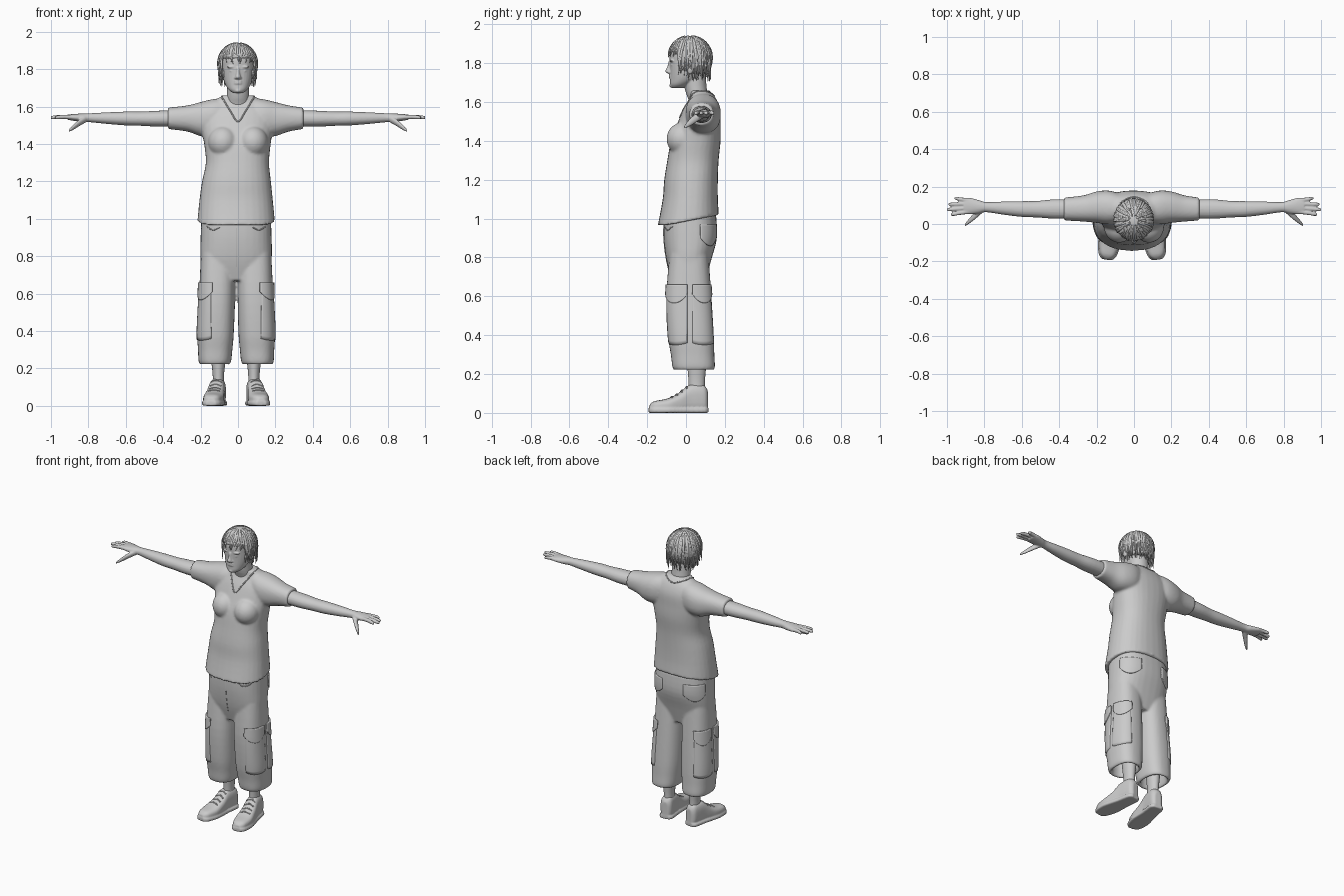
import bpy, bmesh, math, random
from mathutils import Vector, Matrix

random.seed(4)
cube = bpy.data.objects.get("Cube")
if cube:
    bpy.data.objects.remove(cube, do_unlink=True)

grey = bpy.data.materials.new("plain grey")
grey.use_nodes = True
grey.diffuse_color = (0.6, 0.6, 0.6, 1)
grey.node_tree.nodes["Principled BSDF"].inputs["Base Color"].default_value = (0.6, 0.6, 0.6, 1)
AXES = {"x": (0, 1, 2), "y": (1, 0, 2), "z": (2, 0, 1)}


def resample(pts, n=4):
    """Smooth curve through a list of tuples."""
    out = []
    for i in range(len(pts) - 1):
        a, b, c, d = (pts[min(max(k, 0), len(pts) - 1)] for k in range(i - 1, i + 3))
        for j in range(n):
            t = j / n
            out.append([0.5 * (2 * q + (r - p) * t + (2 * p - 5 * q + 4 * r - s) * t * t
                               + (3 * q - p - 3 * r + s) * t ** 3) for p, q, r, s in zip(a, b, c, d)])
    return out + [list(pts[-1])]


def loft(bm, axis, rings, power=2.3, sides=32):
    """Rings are (position, centre a, centre b, radius a, radius b)."""
    main, ia, ib = AXES[axis]
    loops = []
    for pos, a, b, ra, rb in resample(rings):
        loop = []
        for k in range(sides):
            t = 2 * math.pi * k / sides
            c, s = math.cos(t), math.sin(t)
            co = [0, 0, 0]
            co[main] = pos
            co[ia] = a + ra * math.copysign(abs(c) ** (2 / power), c)
            co[ib] = b + rb * math.copysign(abs(s) ** (2 / power), s)
            loop.append(bm.verts.new(co))
        loops.append(loop)
    faces = [bm.faces.new((p[k], p[(k + 1) % sides], q[(k + 1) % sides], q[k]))
             for p, q in zip(loops, loops[1:]) for k in range(sides)]
    faces += [bm.faces.new(loops[0]), bm.faces.new(loops[-1])]
    bmesh.ops.recalc_face_normals(bm, faces=faces)
    return [v for loop in loops for v in loop]


def ball(bm, centre, radii):
    m = Matrix.Translation(centre) @ Matrix.Diagonal((*radii, 1))
    return bmesh.ops.create_uvsphere(bm, u_segments=32, v_segments=20, radius=1, matrix=m)["verts"]


def bake(obj):
    """Turn modifiers or curves into a plain smooth mesh."""
    bpy.context.view_layer.update()
    dg = bpy.context.evaluated_depsgraph_get()
    mesh = bpy.data.meshes.new_from_object(obj.evaluated_get(dg))
    name = obj.name
    bpy.data.objects.remove(obj, do_unlink=True)
    new = bpy.data.objects.new(name, mesh)
    bpy.context.collection.objects.link(new)
    mesh.materials.clear()
    mesh.materials.append(grey)
    mesh.polygons.foreach_set("use_smooth", [True] * len(mesh.polygons))
    bpy.context.view_layer.update()
    return new


def finish(name, bm, voxel=0, thick=0):
    mesh = bpy.data.meshes.new(name)
    bm.to_mesh(mesh)
    bm.free()
    obj = bpy.data.objects.new(name, mesh)
    bpy.context.collection.objects.link(obj)
    if voxel:
        mod = obj.modifiers.new("blend", "REMESH")
        mod.mode, mod.voxel_size = "VOXEL", voxel
        mod = obj.modifiers.new("soften", "SMOOTH")
        mod.factor, mod.iterations = 0.5, 4
    if thick:
        mod = obj.modifiers.new("thickness", "SOLIDIFY")
        mod.thickness, mod.offset = thick, 0
    return bake(obj)


def strand(name, lines, radius, taper=False):
    curve = bpy.data.curves.new(name, "CURVE")
    curve.dimensions, curve.bevel_depth, curve.bevel_resolution = "3D", radius, 1
    curve.use_fill_caps = True
    for line in lines:
        sp = curve.splines.new("POLY")
        sp.points.add(len(line) - 1)
        for i, co in enumerate(line):
            sp.points[i].co = (*co, 1)
            sp.points[i].radius = 1 - 0.9 * (i / (len(line) - 1)) ** 2 if taper else 1
    obj = bpy.data.objects.new(name, curve)
    bpy.context.collection.objects.link(obj)
    return bake(obj)


def seam(name, target, lines, radius=0.004):
    """Cord lying on the surface of another part."""
    strand(name, [[target.closest_point_on_mesh(Vector(p))[1] for p in resample(l, 8)]
                  for l in lines], radius)


def patch(name, target, centre, side, a0, a1, top, bottom, drop, lift):
    """Cloth panel wrapped on the trousers, with a rounded lower edge."""
    bm = bmesh.new()
    n = 14
    grid = []
    for i in range(n + 1):
        u = i / n
        a = math.radians(a0 + (a1 - a0) * u)
        out = Vector((side * math.cos(a), math.sin(a), 0))
        low = bottom - drop * (1 - (2 * u - 1) ** 2)
        row = []
        for j in range(n + 1):
            start = Vector((*centre, top + (low - top) * j / n)) + out * 0.4
            hit, loc, _, _ = target.ray_cast(start, -out)
            row.append(bm.verts.new((loc if hit else start - out * 0.3) + out * lift))
        grid.append(row)
    for p, q in zip(grid, grid[1:]):
        for j in range(n):
            bm.faces.new((p[j], p[j + 1], q[j + 1], q[j]))
    bmesh.ops.recalc_face_normals(bm, faces=bm.faces)
    finish(name, bm, thick=0.01)


# Shirt: torso, chest and short sleeves blended, hem rising towards the back
bm = bmesh.new()
loft(bm, "z", [(0.965, -0.01, 0.012, 0.207, 0.157), (1.1, -0.01, 0.022, 0.196, 0.142),
               (1.2, -0.008, 0.026, 0.184, 0.138), (1.3, -0.003, 0.036, 0.169, 0.132),
               (1.4, -0.003, 0.05, 0.178, 0.128), (1.48, -0.005, 0.065, 0.19, 0.113),
               (1.56, 0, 0.08, 0.185, 0.095), (1.62, 0, 0.085, 0.14, 0.068),
               (1.66, 0, 0.07, 0.08, 0.05)])
for v in bm.verts:
    if v.co.z < 1.1:
        v.co.z += max(0, v.co.y + 0.1) * 0.2 * (1.1 - v.co.z) / 0.135
for s in (-1, 1):
    ball(bm, (s * 0.08, -0.015, 1.41), (0.08, 0.085, 0.085))
    end = 0.375 if s < 0 else 0.35
    loft(bm, "x", [(s * 0.05, 0.085, 1.55, 0.07, 0.095), (s * 0.13, 0.088, 1.54, 0.09, 0.1),
                   (s * 0.2, 0.09, 1.533, 0.084, 0.091), (s * 0.27, 0.083, 1.536, 0.07, 0.07),
                   (s * end, 0.08, 1.537, 0.061, 0.057)])
shirt = finish("shirt", bm, 0.008)
collar = [(-0.085, 0.03, 1.645), (-0.045, -0.02, 1.59), (0, -0.06, 1.53),
          (0.045, -0.02, 1.59), (0.085, 0.03, 1.645)]
seam("collar", shirt, [collar, [(-0.085, 0.03, 1.645), (-0.07, 0.11, 1.65), (0, 0.15, 1.635),
                                (0.07, 0.11, 1.65), (0.085, 0.03, 1.645)]])

# Trousers: hips and two wide cropped legs with hollow hems
bm = bmesh.new()
loft(bm, "z", [(1.02, -0.01, 0.02, 0.185, 0.135), (0.9, -0.01, 0.022, 0.19, 0.137),
               (0.78, -0.01, 0.014, 0.19, 0.114), (0.67, -0.01, 0.015, 0.17, 0.085)], 2.5)
for s in (-1, 1):
    loft(bm, "z", [(z, s * x - 0.01, y, rx, ry) for z, x, y, rx, ry in (
        (0.82, 0.098, 0.015, 0.09, 0.1), (0.6, 0.103, 0.015, 0.095, 0.116),
        (0.4, 0.11, 0.025, 0.098, 0.118), (0.3, 0.112, 0.034, 0.092, 0.112),
        (0.23, 0.114, 0.04, 0.085, 0.108), (0.23, 0.114, 0.04, 0.065, 0.088),
        (0.33, 0.112, 0.035, 0.06, 0.085))], 2.5)
trousers = finish("trousers", bm, 0.008)
for s, side in ((-1, "right"), (1, "left")):
    leg = (s * 0.105 - 0.01, 0.02)
    for where, a0, a1 in (("front", -80, -8), ("rear", 8, 75)):
        patch(f"{side}_{where}_pocket", trousers, leg, s, a0 * 0.95, a1 * 0.95, 0.62, 0.36, 0.01, -0.001)
        patch(f"{side}_{where}_flap", trousers, leg, s, a0, a1, 0.66, 0.61, 0.045, 0.004)
    patch(f"{side}_back_pocket", trousers, (s * 0.09 - 0.01, 0.02), s, 30, 95, 0.97, 0.9, 0.04, 0.001)
seam("fly_seam", trousers, [[(-0.01, -0.12, 0.95), (-0.01, -0.11, 0.85), (-0.01, -0.1, 0.74)]], 0.002)
seam("waist_pocket_seam", trousers, [[(s * 0.17 - 0.01, -0.08, 0.96), (s * 0.13 - 0.01, -0.11, 0.94),
                                      (s * 0.09 - 0.01, -0.12, 0.955)] for s in (-1, 1)], 0.003)

# Arms with palm, four fingers and a lowered thumb
for s, side in ((-1, "right"), (1, "left")):
    bm = bmesh.new()

    def tube(rings):
        loft(bm, "x", [(s * r[0], *r[1:]) for r in rings], 2.1, 20)

    tube([(0.28, 0.08, 1.537, 0.05, 0.045), (0.42, 0.08, 1.535, 0.052, 0.043),
          (0.52, 0.079, 1.535, 0.044, 0.038), (0.6, 0.08, 1.536, 0.042, 0.037),
          (0.7, 0.085, 1.538, 0.035, 0.031), (0.79, 0.09, 1.54, 0.027, 0.024),
          (0.83, 0.092, 1.54, 0.036, 0.023), (0.88, 0.096, 1.542, 0.045, 0.018),
          (0.91, 0.097, 1.543, 0.042, 0.014)])
    for y0, y1, tip in ((0.066, 0.052, 0.98), (0.087, 0.077, 1.002), (0.108, 0.105, 0.992), (0.127, 0.137, 0.96)):
        tube([(0.87, y0, 1.543, 0.011, 0.012), (0.93, (y0 + y1) / 2, 1.545, 0.0105, 0.0115),
              (tip - 0.012, y1, 1.542, 0.0095, 0.01), (tip, y1, 1.541, 0.005, 0.005)])
    tube([(0.81, 0.08, 1.535, 0.02, 0.018), (0.85, 0.045, 1.512, 0.02, 0.018),
          (0.885, 0.012, 1.485, 0.013, 0.013), (0.905, -0.006, 1.47, 0.007, 0.007)])
    finish(f"{side}_arm", bm, 0.0045)

# Ankles and laced shoes, toes turned slightly outwards
for s, side in ((-1, "right"), (1, "left")):
    x = s * 0.095 - 0.01
    bm = bmesh.new()
    loft(bm, "z", [(0.08, x, 0.055, 0.032, 0.042), (0.16, x, 0.055, 0.03, 0.042),
                   (0.26, x, 0.055, 0.04, 0.05), (0.35, x, 0.05, 0.045, 0.055)], 2)
    finish(f"{side}_ankle", bm)
    turn = Matrix.Translation((x + s * 0.004, 0.05, 0)) @ Matrix.Rotation(s * 0.15, 4, "Z")
    profile = ((-0.24, 0.02, 0.042), (-0.215, 0.042, 0.06), (-0.15, 0.055, 0.073), (-0.09, 0.05, 0.1),
               (-0.04, 0.044, 0.14), (0.01, 0.042, 0.148), (0.045, 0.038, 0.14), (0.062, 0.022, 0.115))
    bm = bmesh.new()
    loft(bm, "y", [(y, 0, h / 2, w, h / 2) for y, w, h in profile], 2.8)
    loft(bm, "y", [(y * 1.015, 0, 0.013, w + 0.006, 0.013) for y, w, h in profile], 5)
    bm.transform(turn)
    shoe = finish(f"{side}_shoe", bm, 0.005)
    rows = [(-0.125, 0.085), (-0.1, 0.1), (-0.075, 0.117), (-0.05, 0.137)]
    seam(f"{side}_laces", shoe, [[turn @ Vector((k * 0.03, y, z + dz)) for k, dz in ((-1, -0.012), (0, 0.005), (1, -0.012))]
                                 for y, z in rows], 0.004)

# Head: neck, skull, jaw and facial features blended
bm = bmesh.new()
loft(bm, "z", [(1.52, 0, 0.075, 0.07, 0.055), (1.6, 0, 0.07, 0.065, 0.055),
               (1.66, 0, 0.052, 0.06, 0.056), (1.76, 0, 0.04, 0.06, 0.06)], 2)
loft(bm, "z", [(1.672, 0, -0.045, 0.026, 0.03), (1.69, 0, -0.03, 0.05, 0.052), (1.72, 0, -0.006, 0.069, 0.076),
               (1.76, 0, 0.008, 0.081, 0.09), (1.81, 0, 0.015, 0.086, 0.099), (1.86, 0, 0.018, 0.087, 0.1),
               (1.91, 0, 0.02, 0.062, 0.075), (1.927, 0, 0.02, 0.03, 0.04)], 2.1)
loft(bm, "z", [(1.747, 0, -0.082, 0.011, 0.012), (1.757, 0, -0.085, 0.016, 0.022),
               (1.78, 0, -0.08, 0.01, 0.017), (1.81, 0, -0.078, 0.011, 0.011)], 2, 16)
ball(bm, (0, -0.062, 1.685), (0.022, 0.024, 0.014))
for z in (1.724, 1.735):
    ball(bm, (0, -0.076, z), (0.024, 0.012, 0.006))
for s in (-1, 1):
    ball(bm, (s * 0.012, -0.082, 1.753), (0.008, 0.012, 0.007))
    ball(bm, (s * 0.034, -0.071, 1.812), (0.026, 0.013, 0.007))
    ball(bm, (s * 0.033, -0.068, 1.791), (0.013, 0.01, 0.007))
    ball(bm, (s * 0.087, 0.02, 1.775), (0.01, 0.02, 0.032))
finish("head", bm, 0.004)

# Hair: a cap open over the face, covered by tapering locks
centre = Vector((-0.002, 0.02, 1.826))
bm = bmesh.new()
ball(bm, centre, (0.101, 0.11, 0.108))
gone = [f for f in bm.faces if f.calc_center_median().z < (1.855 if f.calc_center_median().y < -0.03 else 1.755)]
bmesh.ops.delete(bm, geom=gone, context="FACES")
finish("hair_cap", bm, thick=0.012)
locks = []
for i in range(96):
    a = 2 * math.pi * i / 96 + random.uniform(-0.05, 0.05)
    front = -math.sin(a)
    reach = 80 if front > 0.6 else 128 if front > 0.2 else 145
    reach = math.radians(reach + random.uniform(-12, 10))
    first, sway, flare = random.uniform(0.15, 0.7), random.uniform(-0.25, 0.25), random.uniform(0.78, 1.02)
    line = []
    for k in range(13):
        t = first + (reach - first) * k / 12
        b = a + sway * (k / 12) ** 2
        r = math.sin(t) if t < 1.57 else max(math.sin(t), flare)
        line.append(centre + Vector((0.104 * r * math.cos(b), 0.113 * r * math.sin(b),
                                     math.cos(t) * (0.111 if t < 1.57 else 0.135))))
    locks.append(line)
strand("hair_locks", locks, 0.0085, True)
